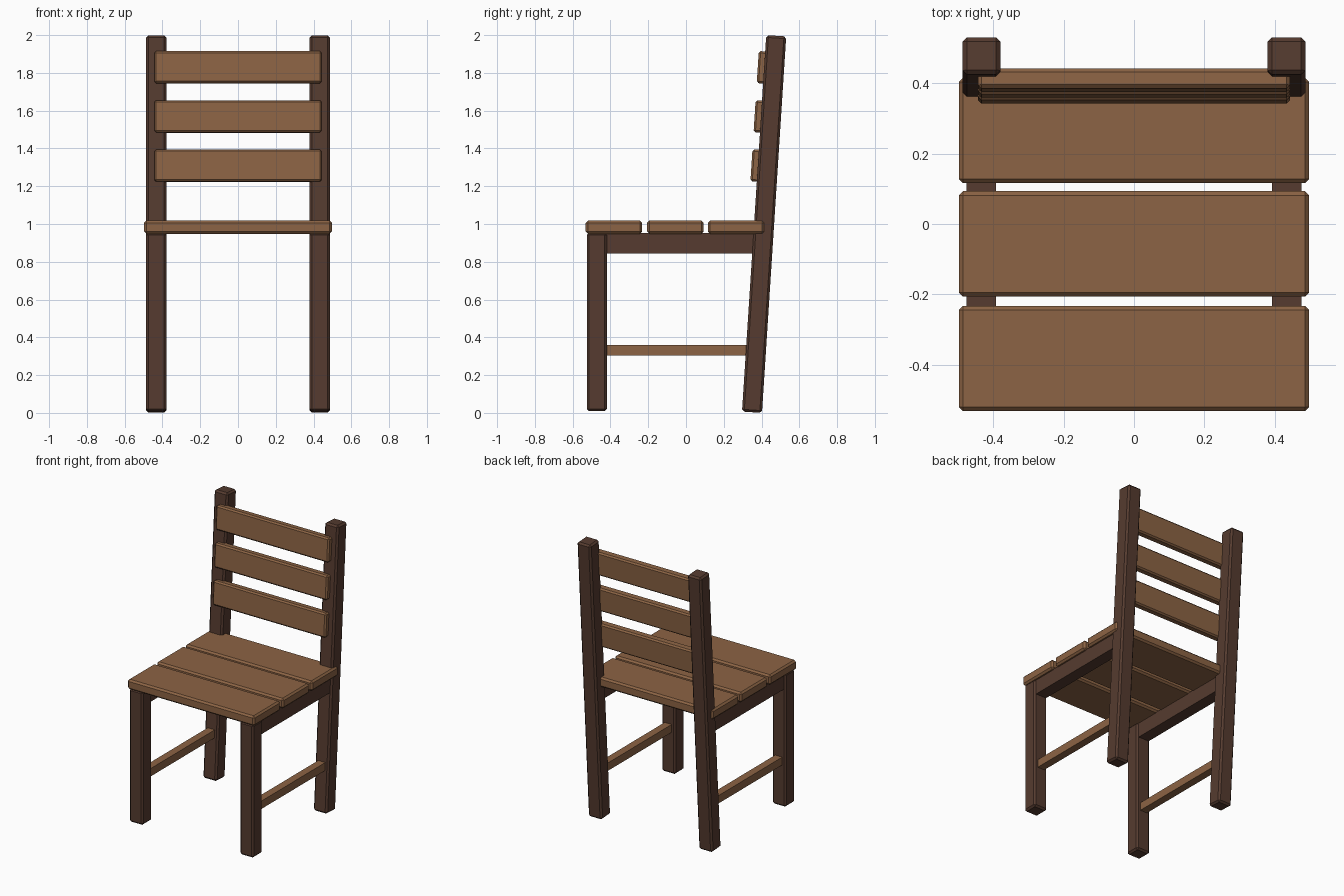
import bpy, bmesh, math
from mathutils import Matrix, Vector

if "Cube" in bpy.data.objects:
    bpy.data.objects.remove(bpy.data.objects["Cube"])


def material(name, rgb):
    m = bpy.data.materials.new(name)
    m.diffuse_color = (*rgb, 1)
    m.use_nodes = True
    m.node_tree.nodes["Principled BSDF"].inputs["Base Color"].default_value = m.diffuse_color
    return m


dark = material("dark wood", (0.092, 0.044, 0.029))
light = material("light wood", (0.262, 0.126, 0.058))

TILT = math.atan2(0.128, 1.988)          # backward lean of the rear posts


def box(name, size, loc, mat, chamfer=0.0, tilt=0.0):
    bm = bmesh.new()
    bmesh.ops.create_cube(bm, size=1, matrix=Matrix.Diagonal((*size, 1)))
    if chamfer:
        bmesh.ops.bevel(bm, geom=bm.edges[:], offset=chamfer, segments=1,
                        affect='EDGES', profile=0.5)
    bm.transform(Matrix.Translation(Vector(loc)) @ Matrix.Rotation(-tilt, 4, 'X'))
    me = bpy.data.meshes.new(name)
    bm.to_mesh(me)
    bm.free()
    me.materials.append(mat)
    ob = bpy.data.objects.new(name, me)
    bpy.context.collection.objects.link(ob)
    return ob


def post_y(z):
    """Centre line of the leaning rear posts."""
    return 0.4135 + (z - 1.0) * math.tan(TILT)


# legs, aprons and stretchers, one set per side
for side, s in (("left", -1), ("right", 1)):
    x = s * 0.433
    box("front_leg_" + side, (0.107, 0.106, 0.945), (x, -0.472, 0.4815), dark, 0.012)
    box("back_post_" + side, (0.107, 0.106, 1.997), (x, post_y(1.0), 1.0), dark, 0.012, TILT)
    box("apron_" + side, (0.084, 0.82, 0.108), (x, -0.03, 0.899), dark)
    box("stretcher_" + side, (0.055, 0.77, 0.056), (x, -0.055, 0.332), light)

# seat planks
for i, y in enumerate((-0.3815, -0.0565, 0.2655)):
    box("seat_plank_%d" % (i + 1), (0.994, 0.299, 0.07), (0, y, 0.983), light, 0.012)

# back slats, leaning with the posts
for i, z in enumerate((1.309, 1.569, 1.829)):
    box("back_slat_%d" % (i + 1), (0.886, 0.056, 0.17), (0, post_y(z) - 0.059, z),
        light, 0.01, TILT)
